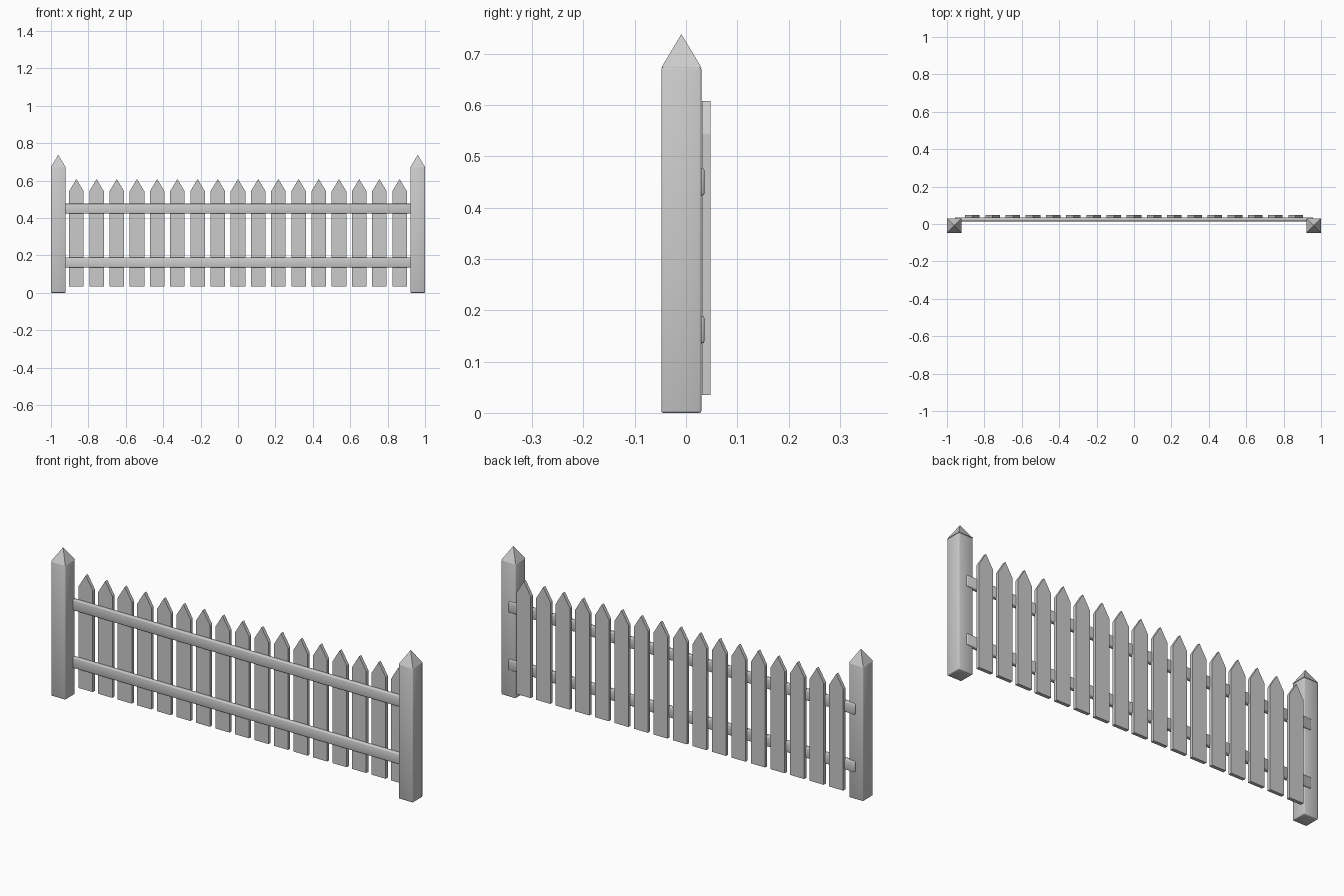
import bpy, bmesh, math

if "Cube" in bpy.data.objects:
    bpy.data.objects.remove(bpy.data.objects["Cube"])

grey = bpy.data.materials.new("fence_grey")
grey.diffuse_color = (0.6, 0.6, 0.6, 1)
grey.use_nodes = True
grey.node_tree.nodes["Principled BSDF"].inputs["Base Color"].default_value = grey.diffuse_color


def finish(name, bm, smooth=False):
    bmesh.ops.recalc_face_normals(bm, faces=bm.faces)
    mesh = bpy.data.meshes.new(name)
    bm.to_mesh(mesh)
    bm.free()
    mesh.materials.append(grey)
    for f in mesh.polygons:
        f.use_smooth = smooth
    obj = bpy.data.objects.new(name, mesh)
    bpy.context.collection.objects.link(obj)
    return obj


def rounded_box(name, x, y, z, bevel):
    """Box given by its (min, max) extents, with softened edges."""
    bm = bmesh.new()
    bmesh.ops.create_cube(bm, size=1)
    for v in bm.verts:
        v.co = [lo + (c + 0.5) * (hi - lo) for c, (lo, hi) in zip(v.co, (x, y, z))]
    bmesh.ops.bevel(bm, geom=bm.edges[:], offset=bevel, segments=2,
                    profile=0.5, affect='EDGES')
    return finish(name, bm, True)


def post_cap(name, x):
    """Four-sided pyramid on top of a post."""
    bm = bmesh.new()
    h = 0.039
    base = [bm.verts.new((x + sx * h, -0.009 + sy * h, 0.673))
            for sx, sy in ((-1, -1), (1, -1), (1, 1), (-1, 1))]
    tip = bm.verts.new((x, -0.009, 0.738))
    bm.faces.new(base)
    for i in range(4):
        bm.faces.new((base[i], base[(i + 1) % 4], tip))
    return finish(name, bm)


def picket(name, x):
    """Flat board with a pointed top."""
    bm = bmesh.new()
    w = 0.039
    outline = [(-w, 0.035), (w, 0.035), (w, 0.543), (0, 0.608), (-w, 0.543)]
    face = bm.faces.new([bm.verts.new((x + px, 0.031, pz)) for px, pz in outline])
    ext = bmesh.ops.extrude_face_region(bm, geom=[face])
    for v in ext["geom"]:
        if isinstance(v, bmesh.types.BMVert):
            v.co.y = 0.048
    return finish(name, bm)


# end posts with caps
for side, s in (("left", -1), ("right", 1)):
    cx = s * 0.961
    rounded_box(side + "_post", (cx - 0.039, cx + 0.039), (-0.048, 0.03), (0, 0.673), 0.004)
    post_cap(side + "_post_cap", cx)

# horizontal rails
for name, z in (("lower_rail", (0.135, 0.189)), ("upper_rail", (0.423, 0.477))):
    rounded_box(name, (-0.958, 0.958), (0.014, 0.036), z, 0.005)

# pickets
for i in range(17):
    picket(f"picket_{i + 1}", (i - 8) * 0.108)
